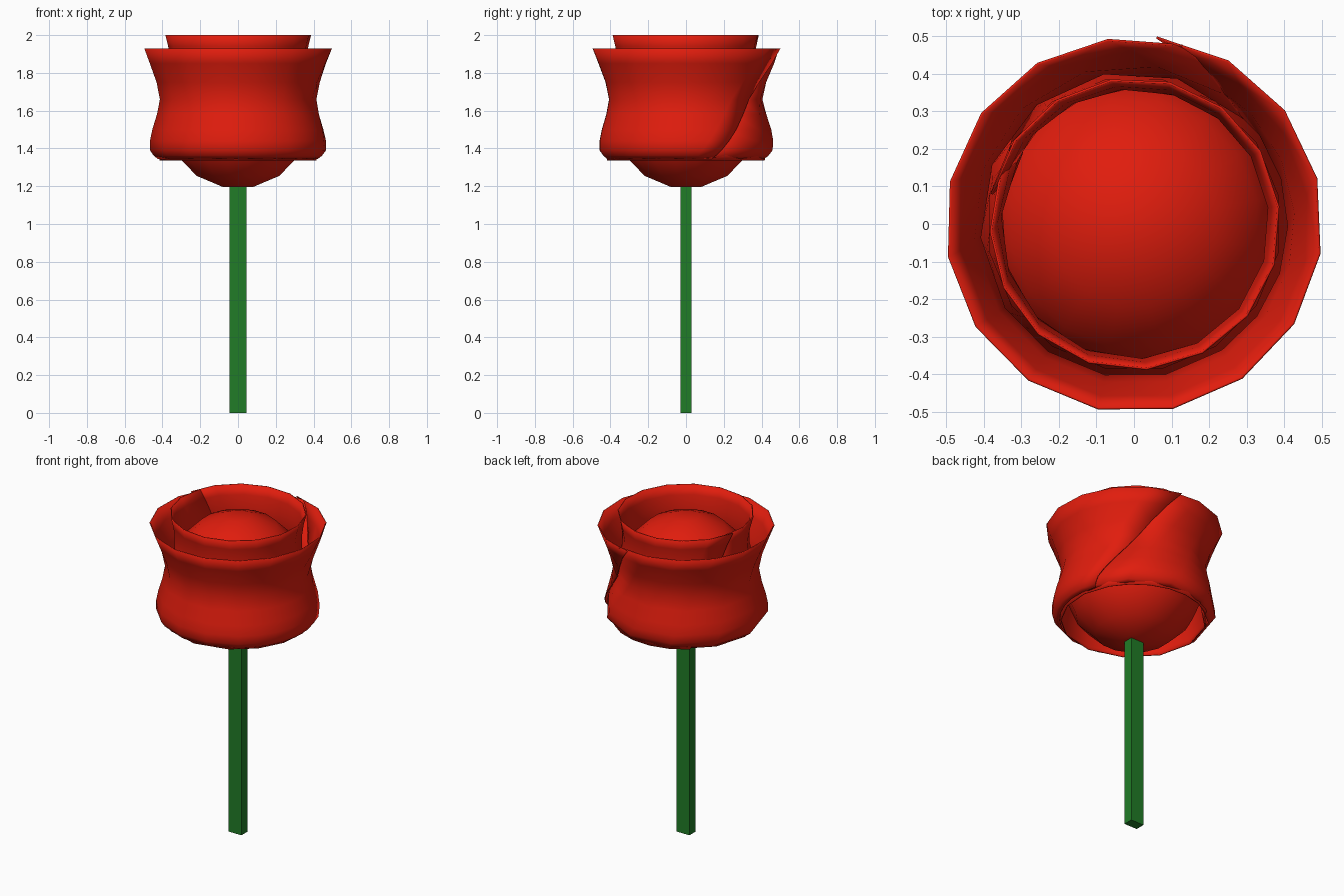
import bpy, bmesh
from math import sin, cos, radians

if "Cube" in bpy.data.objects:
    bpy.data.objects.remove(bpy.data.objects["Cube"])


def material(name, color):
    m = bpy.data.materials.new(name)
    m.diffuse_color = color
    m.use_nodes = True
    m.node_tree.nodes["Principled BSDF"].inputs["Base Color"].default_value = m.diffuse_color
    return m


RED = material("petal_red", (0.75, 0.012, 0.004, 1))
GREEN = material("stem_green", (0.015, 0.2, 0.02, 1))


def finish(name, bm, mat, angle=None):
    me = bpy.data.meshes.new(name)
    bm.to_mesh(me)
    bm.free()
    me.materials.append(mat)
    ob = bpy.data.objects.new(name, me)
    bpy.context.collection.objects.link(ob)
    if angle:
        bpy.context.view_layer.objects.active = ob
        ob.select_set(True)
        bpy.ops.object.shade_smooth_by_angle(angle=radians(angle))
        ob.select_set(False)
    return ob


def petal_wrap(name, profile, start, step, columns, lean, growth):
    """Sheet wrapped round the bud with slanted, overlapping side edges."""
    bm = bmesh.new()
    top = profile[0][1]
    grid = []
    for i in range(columns + 1):
        col = []
        slant = lean * max(0, 1 - min(i, columns - i) / 6)
        for r, z in profile:
            a = radians(start + i * step - slant * (top - z))
            rr = r - growth * max(0, 1 - i / 3)   # tuck the first edge under
            col.append(bm.verts.new((rr * cos(a), rr * sin(a), z)))
        grid.append(col)
    for c0, c1 in zip(grid, grid[1:]):
        for k in range(len(profile) - 1):
            bm.faces.new((c0[k], c0[k + 1], c1[k + 1], c1[k]))
    ob = finish(name, bm, RED, 50)
    mod = ob.modifiers.new("thickness", "SOLIDIFY")
    mod.thickness = 0.006
    mod.offset = -1
    return ob


# Stem: square-cut bar
bm = bmesh.new()
bmesh.ops.create_cube(bm, size=1)
for v in bm.verts:
    v.co = (v.co.x * 0.09, v.co.y * 0.06, (v.co.z + 0.5) * 1.22)
finish("stem", bm, GREEN)

# Bud: round core with small flat poles
R, CZ = 0.4, 1.587
bm = bmesh.new()
rings = []
for k in range(8):
    p = radians(11.25 + 22.5 * k)
    rings.append([bm.verts.new((R * sin(p) * cos(radians(t * 22.5 + 11.25)),
                                R * sin(p) * sin(radians(t * 22.5 + 11.25)),
                                CZ - R * cos(p))) for t in range(16)])
for lo, hi in zip(rings, rings[1:]):
    for t in range(16):
        u = (t + 1) % 16
        bm.faces.new((lo[t], lo[u], hi[u], hi[t]))
bm.faces.new(rings[0][::-1])
bm.faces.new(rings[-1])
finish("bud", bm, RED, 50)

# Inner petal: tall, narrow collar
inner = [(0.39, 2.0), (0.375, 1.94), (0.365, 1.87), (0.365, 1.79), (0.385, 1.7),
         (0.40, 1.6), (0.415, 1.5), (0.425, 1.42), (0.425, 1.37), (0.418, 1.335)]
petal_wrap("inner_petal", inner, 160, 23, 16, 60, 0.008)

# Outer petal: flared rim, pinched waist, rounded belly
outer = [(0.503, 1.928), (0.472, 1.85), (0.434, 1.75), (0.415, 1.66), (0.43, 1.58),
         (0.454, 1.5), (0.466, 1.44), (0.466, 1.39), (0.445, 1.36), (0.425, 1.345)]
petal_wrap("outer_petal", outer, 75, 23, 16, 110, 0.008)
